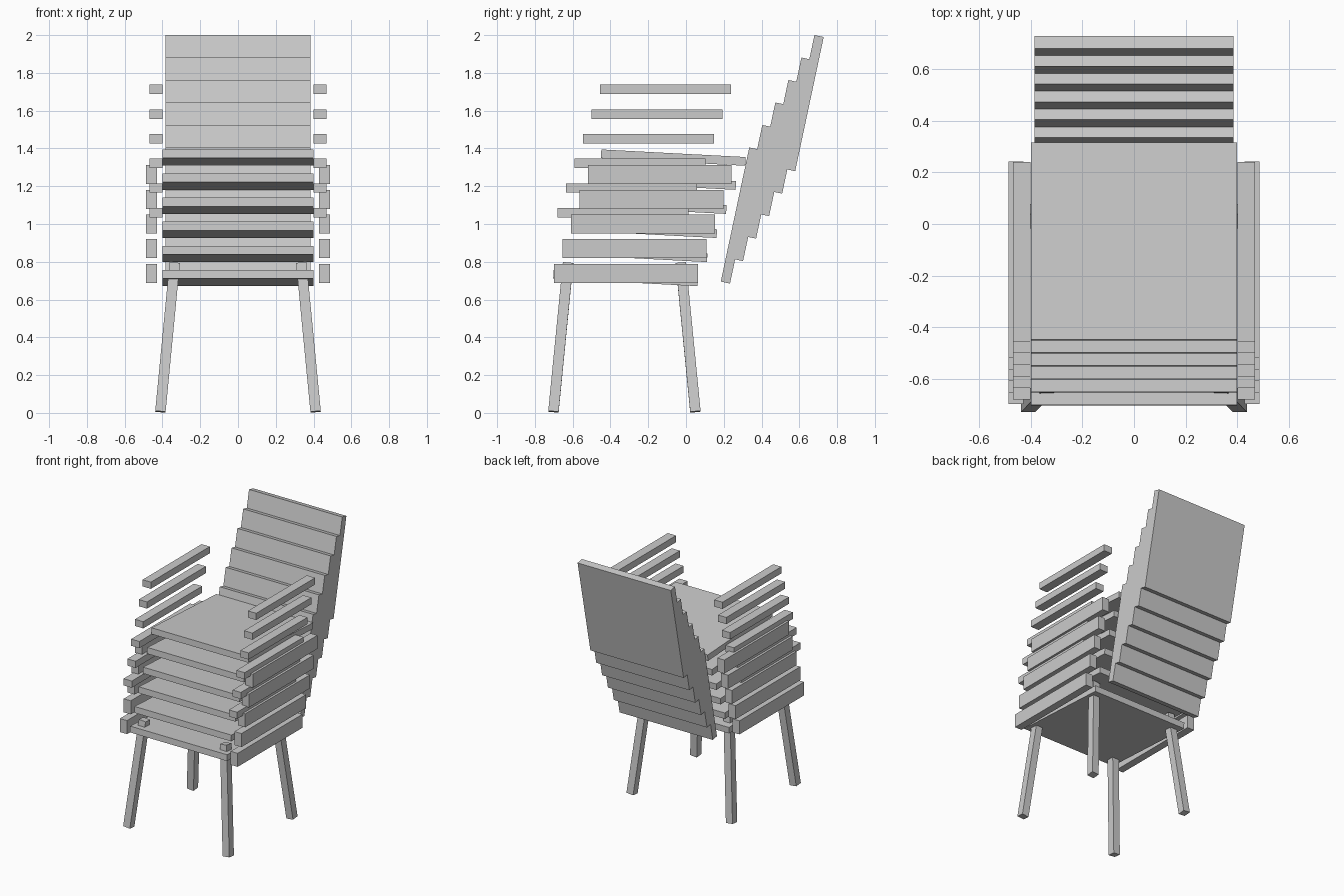
import bpy
from math import radians

cube = bpy.data.objects.get("Cube")
if cube:
    bpy.data.objects.remove(cube, do_unlink=True)

grey = bpy.data.materials.new("plain grey")
grey.use_nodes = True
colour = (0.6, 0.6, 0.6, 1.0)
grey.diffuse_color = colour
grey.node_tree.nodes["Principled BSDF"].inputs["Base Color"].default_value = colour


def box(name, centre, size, tilt_x=0, tilt_y=0):
    """Add a tilted box; tilts are in degrees."""
    bpy.ops.mesh.primitive_cube_add(
        size=1, location=centre, rotation=(radians(tilt_x), radians(tilt_y), 0))
    part = bpy.context.object
    part.name = name
    part.scale = size
    bpy.ops.object.transform_apply(location=False, rotation=False, scale=True)
    part.data.materials.append(grey)
    return part


SIDES = {"left": 1, "right": -1}
CHAIRS = 6

# Stacked chairs, each moved up and back from the one below
for i in range(CHAIRS):
    n = i + 1
    box(f"seat_{n}", (0, -0.32 + 0.0505 * i, 0.714 + 0.1275 * i),
        (0.80, 0.765, 0.046), tilt_x=-3)
    box(f"backrest_{n}", (0, 0.284 + 0.069 * i, 1.045 + 0.119 * i),
        (0.77, 0.05, 0.726), tilt_x=-12)
    for side, s in SIDES.items():
        box(f"{side}_armrest_{n}", (s * 0.435, -0.333 + 0.045 * i, 1.06 + 0.1305 * i),
            (0.068, 0.695, 0.05))
        # The top chair has no side rails
        if i < CHAIRS - 1:
            box(f"{side}_side_rail_{n}", (s * 0.457, -0.317 + 0.0445 * i, 0.739 + 0.1305 * i),
                (0.058, 0.762, 0.101))

# Splayed legs under the bottom chair, poking through its seat
for side, s in SIDES.items():
    for end, e in {"front": -1, "back": 1}.items():
        box(f"{end}_{side}_leg", (s * 0.373, -0.326 + e * 0.337, 0.4),
            (0.055, 0.055, 0.795), tilt_x=e * 5.6, tilt_y=-s * 5.5)
